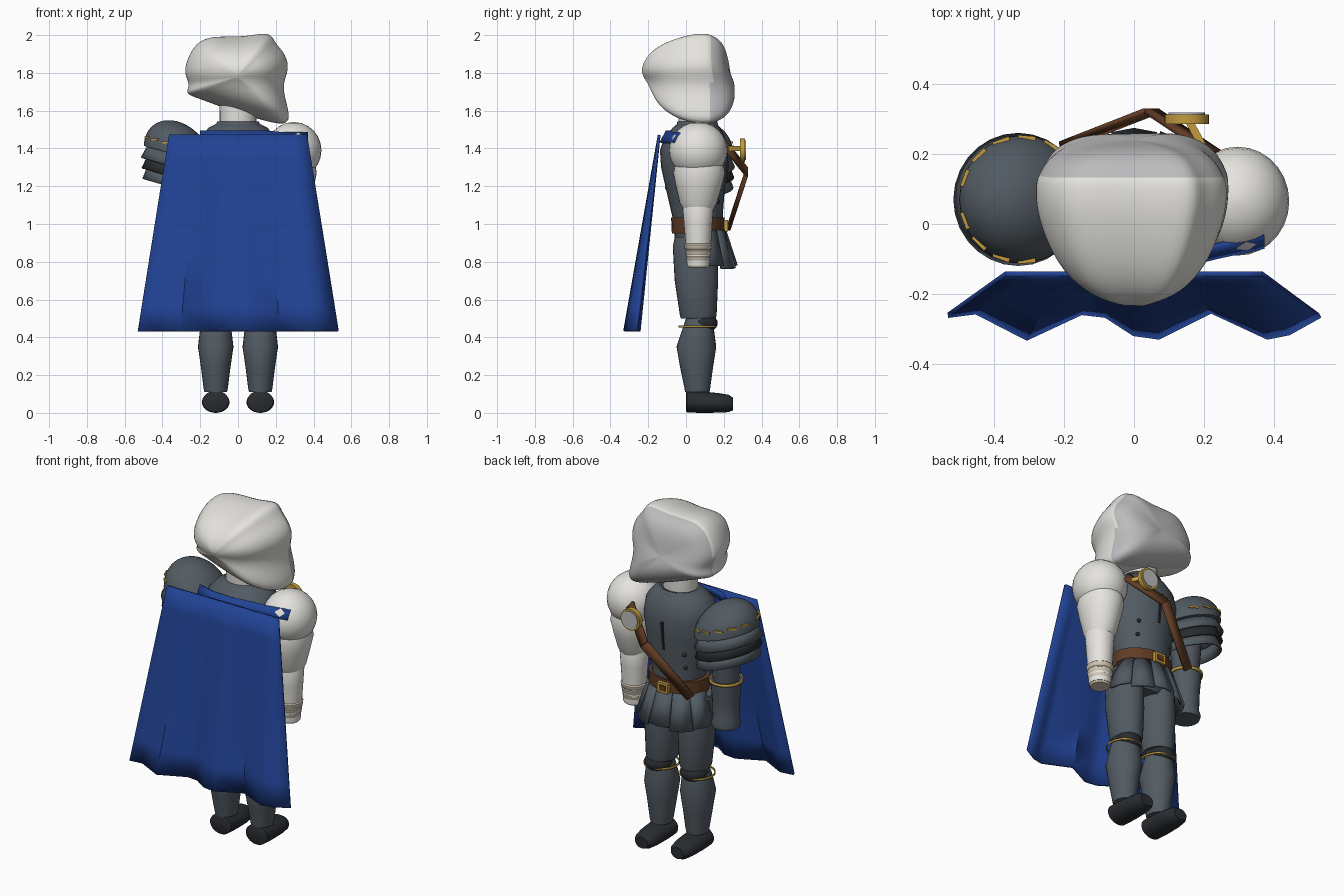
import bpy, math
from mathutils import Vector, Matrix

if "Cube" in bpy.data.objects:
    bpy.data.objects.remove(bpy.data.objects["Cube"])

def mat(name, c):
    m = bpy.data.materials.new(name)
    m.diffuse_color = (*c, 1)
    m.use_nodes = True
    m.node_tree.nodes["Principled BSDF"].inputs["Base Color"].default_value = m.diffuse_color
    return m

STEEL = mat("steel", (.085, .105, .125))
DARK = mat("dark", (.022, .025, .03))
BLUE = mat("blue", (.015, .055, .30))
BROWN = mat("brown", (.12, .045, .018))
GOLD = mat("gold", (.55, .33, .05))
SKIN = mat("pale", (.78, .77, .73))
WRAP = mat("wrap", (.68, .6, .48))
FACE = mat("face", (.5, .5, .51))

def make(name, verts, faces, m, angle=40, thick=0):
    me = bpy.data.meshes.new(name)
    me.from_pydata([tuple(v) for v in verts], [], faces)
    me.materials.append(m)
    me.shade_smooth()
    me.set_sharp_from_angle(angle=math.radians(angle))
    ob = bpy.data.objects.new(name, me)
    bpy.context.collection.objects.link(ob)
    if thick:
        s = ob.modifiers.new("thickness", 'SOLIDIFY')
        s.thickness, s.offset = thick, 0
    return ob

def skin_faces(rows, n, cap=True):
    f = [(r*n+i, r*n+(i+1) % n, (r+1)*n+(i+1) % n, (r+1)*n+i)
         for r in range(rows-1) for i in range(n)]
    if cap:
        f += [tuple(range(n))[::-1], tuple(range((rows-1)*n, rows*n))]
    return f

def loft(name, rings, m, x=0, n=28, axis='z', cap=True, shear=0, thick=0, angle=40):
    """Elliptic rings (t, centre, rx, r2) stacked along z or y."""
    v = []
    for t, c, rx, r2 in rings:
        for i in range(n):
            a = math.tau*i/n
            px, q = rx*math.cos(a), c + r2*math.sin(a)
            v.append((x+px, q, t - shear*px) if axis == 'z' else (x-px, t, q))
    return make(name, v, skin_faces(len(rings), n, cap), m, angle, thick)

def ball(name, c, r, m, half=False, shear=0):
    lo = 0 if half else -88
    rings = []
    for k in range(13):
        a = math.radians(lo + (88-lo)*k/12)
        rings.append((c[2]+r[2]*math.sin(a), c[1], r[0]*math.cos(a), r[1]*math.cos(a)))
    return loft(name, rings, m, c[0], shear=shear)

def grid(name, rows, m, thick):
    n = len(rows[0])
    f = [(r*n+i, r*n+i+1, (r+1)*n+i+1, (r+1)*n+i)
         for r in range(len(rows)-1) for i in range(n-1)]
    return make(name, [p for r in rows for p in r], f, m, 40, thick)

def box(name, size, loc, m, rz=0, rx=0):
    R = Matrix.Translation(loc) @ Matrix.Rotation(rz, 4, 'Z') @ Matrix.Rotation(rx, 4, 'X')
    v = [R @ Vector((a*size[0]/2, b*size[1]/2, c*size[2]/2))
         for c in (-1, 1) for a, b in ((-1, -1), (1, -1), (1, 1), (-1, 1))]
    return make(name, v, skin_faces(2, 4), m)

# Legs and boots
for s, side in ((-1, "left"), (1, "right")):
    x = .118*s
    loft(side+"_boot", [(.0, .06, .06, .05), (.005, .06, .07, .058), (.08, .057, .073, .057),
                        (.17, .053, .07, .052), (.225, .05, .06, .046), (.25, .047, .042, .033)],
         DARK, x, axis='y')
    loft(side+"_shin", [(.11, .06, .06, .065), (.13, .06, .064, .068), (.24, .056, .078, .087),
                        (.35, .055, .094, .105), (.45, .065, .082, .082), (.5, .07, .07, .07)], STEEL, x)
    ball(side+"_knee", (x, .085, .475), (.078, .083, .055), DARK)
    loft(side+"_knee_trim", [(.453, .06, .094, .098), (.463, .06, .094, .098)], GOLD, x, cap=False, thick=.006)
    loft(side+"_thigh", [(.5, .065, .08, .092), (.515, .065, .086, .097), (.7, .055, .097, .115),
                         (.88, .05, .095, .12), (.93, .05, .085, .11)], STEEL, x*.93)

# Torso, neck, belt
loft("hips", [(.82, .06, .13, .09), (.88, .06, .165, .12), (1, .065, .16, .125)], STEEL)
loft("torso", [(.96, .07, .15, .125), (1.05, .06, .155, .135), (1.18, .05, .185, .155),
               (1.3, .043, .208, .175), (1.39, .042, .215, .18), (1.46, .047, .2, .16),
               (1.51, .055, .155, .125), (1.535, .06, .105, .1)], STEEL)
loft("collar", [(1.5, .06, .12, .11), (1.54, .06, .105, .1)], STEEL, cap=False, thick=.012)
loft("neck", [(1.48, .05, .09, .085), (1.53, .05, .097, .09), (1.64, .05, .098, .09)], SKIN)
loft("belt", [(.95, .065, .175, .14), (1.035, .063, .178, .142)], BROWN)
box("buckle", (.07, .025, .06), (0, .21, .99), GOLD)
box("buckle_inner", (.04, .012, .032), (0, .221, .99), BROWN)
box("chest_slot", (.012, .02, .17), (0, .215, 1.3), DARK, rx=-.12)
for s in (-1, 1):
    for z, ry in ((1.12, .147), (1.2, .159)):
        y = .053 + ry*math.sqrt(1-(.115/.185)**2)
        ball("rivet", (.115*s, y, z), (.011, .011, .011), DARK)

# Flared skirt plates below the belt
for k, a in enumerate((-68, -34, 0, 34, 68)):
    a = math.radians(a)
    d, t = Vector((math.sin(a), math.cos(a), 0)), Vector((math.cos(a), -math.sin(a), 0))
    c = Vector((.165*d.x, .065+.13*d.y, .965))
    b = c + d*.06 - Vector((0, 0, .2 if k % 2 else .185))
    grid("skirt_plate", [[c-t*.048, c+d*.012, c+t*.048], [b-t*.064, b+d*.012, b+t*.064]], STEEL, .014)

# Bare arm with wrapped wrist
ax = .295
ball("bare_shoulder", (ax, .065, 1.39), (.147, .155, .15), SKIN)
loft("bare_upper_arm", [(1.07, .065, .07, .075), (1.11, .065, .088, .098), (1.2, .068, .108, .122),
                        (1.27, .07, .122, .138), (1.31, .07, .115, .13)], SKIN, ax)
loft("bare_forearm", [(.78, .065, .06, .06), (.9, .065, .068, .068), (1, .064, .075, .075),
                      (1.09, .064, .08, .082), (1.12, .064, .07, .07)], SKIN, ax)
for i in range(4):
    z, r = .785+.032*i, .057+.005*i
    loft("wrist_wrap", [(z-.015, .065, r-.006, r-.006), (z-.009, .065, r, r), (z+.009, .065, r+.002, r+.002),
                        (z+.016, .065, r-.006, r-.006)], WRAP, ax)

# Armoured arm
ax = -.31
loft("armoured_upper_arm", [(1.03, .065, .068, .07), (1.2, .065, .08, .085), (1.36, .065, .09, .095)], STEEL, ax)
loft("vambrace", [(.79, .065, .075, .075), (.81, .065, .081, .082), (.84, .065, .071, .073),
                  (.95, .065, .075, .077), (1.07, .065, .085, .087)], STEEL, ax)
loft("vambrace_trim", [(1.058, .065, .088, .09), (1.074, .065, .088, .09)], GOLD, ax, cap=False, thick=.008)

# Layered shoulder guard
px = -.33
ball("shoulder_dome", (px+.01, .07, 1.365), (.178, .183, .178), STEEL, half=True, shear=.27)
for i in range(3):
    z = 1.375 - .055*i
    loft("shoulder_lame", [(z, .07, .145, .15), (z-.075, .07, .18-.004*i, .185-.004*i)],
         DARK if i == 1 else STEEL, px, cap=False, shear=.28, thick=.01)
for deg in (60, 85, 110, 135, 160, 200, 225, 250, 275):
    a = math.radians(deg)
    dx, dy = .171*math.cos(a), .176*math.sin(a)
    box("dome_inlay", (.05, .012, .01), (px+.01+dx, .07+dy, 1.415-.27*dx), GOLD, rz=a+math.pi/2)

# Cape with folds deepening toward the hem, and its shoulder band
hem = [(-.53, -.26), (-.45, -.25), (-.305, -.325), (-.15, -.252), (-.08, -.26), (0, -.312),
       (.07, -.322), (.22, -.248), (.38, -.322), (.44, -.31), (.53, -.26)]
rows = []
for k in range(9):
    t = k/8
    rows.append([(x*(.69+.31*t), -.142*(1-t)+y*t, 1.472-1.04*t) for x, y in hem])
grid("cape", rows, BLUE, .015)
band = [(-.2, -.085), (-.1, -.115), (.02, -.12), (.14, -.105), (.24, -.08), (.37, -.052)]
grid("cape_band", [[(x, y+.02, 1.492-.01*(x > .2)) for x, y in band],
                   [(x, y-.012, 1.43) for x, y in band]], BLUE, .016)

# Chest strap with medallion
path = [Vector(p) for p in ((.225, .205, 1.42), (.05, .322, 1.275), (-.19, .228, .985))]
for i, name in enumerate(("strap_upper", "strap_lower")):
    a, b = path[i], path[i+1]
    w = (b-a).cross(Vector((0, 1, 0))).normalized()*.03
    grid(name, [[a-w, a+w], [b-w, b+w]], BROWN, .014)
loft("medallion_rim", [(.285, 1.39, .063, .063), (.312, 1.39, .063, .063)], GOLD, .15, axis='y')
loft("medallion_face", [(.3, 1.39, .052, .052), (.318, 1.39, .052, .052)], FACE, .15, axis='y')
box("medallion_pin", (.022, .1, .025), (.18, .25, 1.4), GOLD, rz=.5)

# Head: lopsided outline scaled along y, subdivided; the front part is the face
outline = [(-.29, 1.80), (-.255, 1.9), (-.21, 1.965), (-.13, 1.995), (.03, 1.985), (.17, 2.02),
           (.19, 1.96), (.25, 1.9), (.27, 1.82), (.235, 1.75), (.245, 1.67), (.27, 1.59),
           (.265, 1.515), (.1, 1.56), (-.05, 1.605), (-.2, 1.665), (-.285, 1.69), (-.245, 1.735)]
rings = [(-.25, .05), (-.24, .2), (-.205, .52), (-.12, .8), (0, .97), (.08, 1.015), (.135, 1.005),
         (.15, .985), (.2, .9), (.24, .72), (.265, .4), (.26, .06)]
v = []
for y, s in rings:
    for x, z in outline:
        dz = (z-1.78)*s
        w = max(0, min(1, .5 + dz/.1))          # upper half leans back, lower half forward
        k = .8+.2*w if y < 0 else 1-.15*w
        v.append((x*s, y*k, 1.78+dz))
head = make("head", v, skin_faces(len(rings), len(outline)), SKIN, 180)
head.data.materials.append(FACE)
for p in head.data.polygons:
    if p.center.y > .115 and min(v[i][1] for i in p.vertices) > .12:
        p.material_index = 1
sub = head.modifiers.new("smooth", 'SUBSURF')
sub.levels = sub.render_levels = 2
